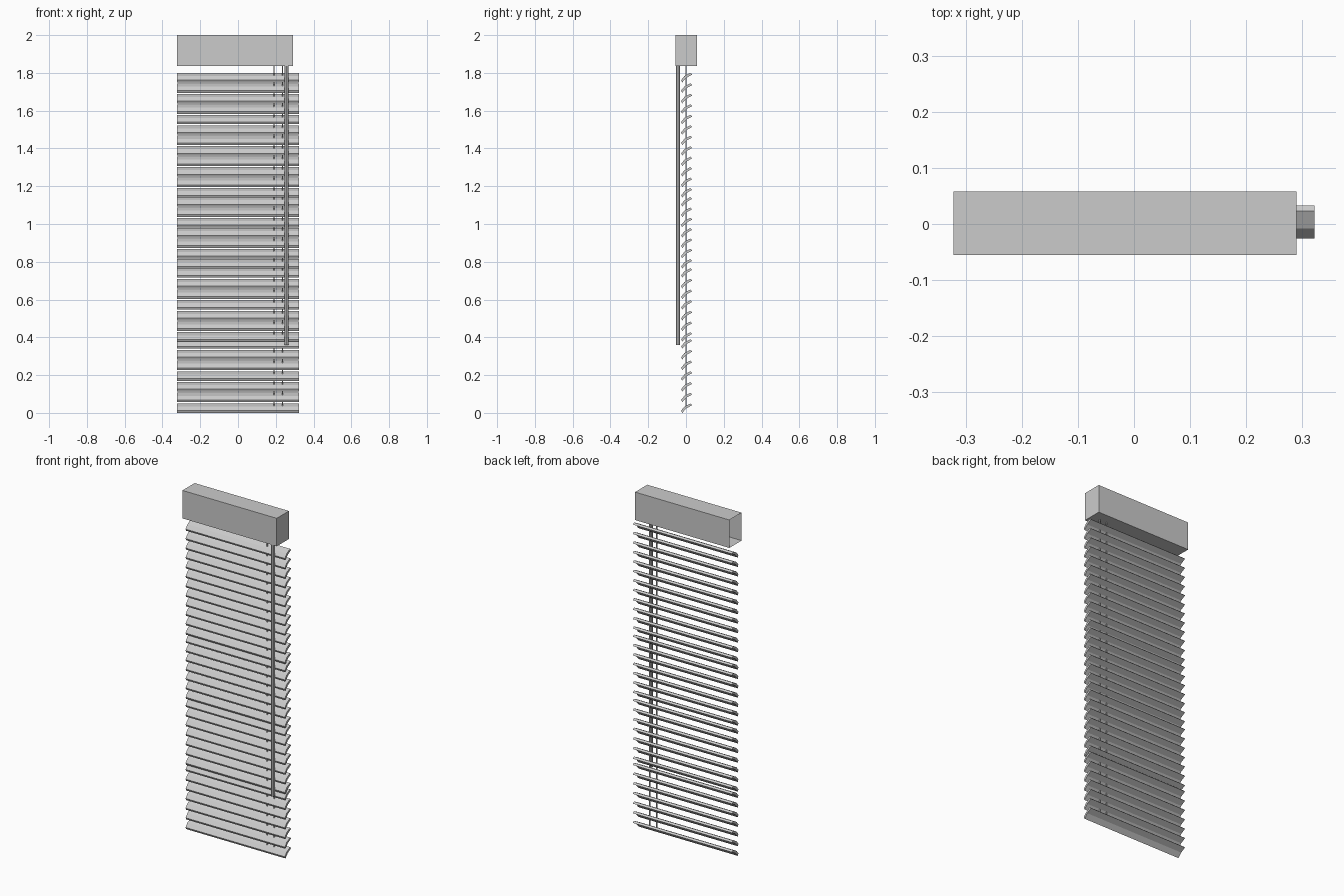
import bpy, bmesh

cube = bpy.data.objects.get("Cube")
if cube:
    bpy.data.objects.remove(cube, do_unlink=True)


def material(name, level):
    m = bpy.data.materials.new(name)
    m.use_nodes = True
    colour = (level, level, level, 1)
    m.diffuse_color = colour
    m.node_tree.nodes["Principled BSDF"].inputs["Base Color"].default_value = colour
    return m


GREY = material("light grey", 0.6)


def finish(name, bm):
    bmesh.ops.recalc_face_normals(bm, faces=bm.faces)
    mesh = bpy.data.meshes.new(name)
    bm.to_mesh(mesh)
    bm.free()
    mesh.materials.append(GREY)
    obj = bpy.data.objects.new(name, mesh)
    bpy.context.collection.objects.link(obj)
    return obj


def extrude_profile(name, profile, x0, x1):
    """Solid bar along x from a y-z outline."""
    bm = bmesh.new()
    face = bm.faces.new([bm.verts.new((x0, y, z)) for y, z in profile])
    out = bmesh.ops.extrude_face_region(bm, geom=[face], use_keep_orig=True)
    verts = [g for g in out["geom"] if isinstance(g, bmesh.types.BMVert)]
    bmesh.ops.translate(bm, verts=verts, vec=(x1 - x0, 0, 0))
    return finish(name, bm)


def rod(name, x, y, z0, z1, radius, sides):
    bm = bmesh.new()
    bmesh.ops.create_cone(bm, cap_ends=True, segments=sides, radius1=radius,
                          radius2=radius, depth=z1 - z0)
    bmesh.ops.translate(bm, verts=bm.verts, vec=(x, y, (z0 + z1) / 2))
    return finish(name, bm)


# Head box, open at its right end
head = extrude_profile("head_box", [(-0.055, 1.836), (0.058, 1.836),
                                    (0.058, 2.0), (-0.055, 2.0)], -0.322, 0.29)
bm = bmesh.new()
bm.from_mesh(head.data)
end = [f for f in bm.faces if f.normal.x < -0.9]
bmesh.ops.delete(bm, geom=end, context="FACES_ONLY")
bm.to_mesh(head.data)
bm.free()

# Curved tilted slats, hung in four groups
SLAT = [(-0.026, 0.012), (-0.008, 0.034), (0.023, 0.05),
        (0.033, 0.041), (0.002, 0.024), (-0.02, 0)]
GROUPS = [(12, 1.75, 1.14), (7, 1.092, 0.764), (7, 0.716, 0.377), (7, 0.34, 0.0)]
first = None
for count, top, bottom in GROUPS:
    for i in range(count):
        z = top + (bottom - top) * i / (count - 1)
        if first is None:
            first = extrude_profile("slat", SLAT, -0.322, 0.322)
            slat = first
        else:
            slat = bpy.data.objects.new("slat", first.data)
            bpy.context.collection.objects.link(slat)
        slat.location.z = z

# Lift cords and tilt wand
for x in (0.19, 0.235):
    rod("lift_cord", x, 0, 0.03, 1.84, 0.003, 6)
rod("tilt_wand", 0.257, -0.042, 0.36, 1.84, 0.011, 8)
